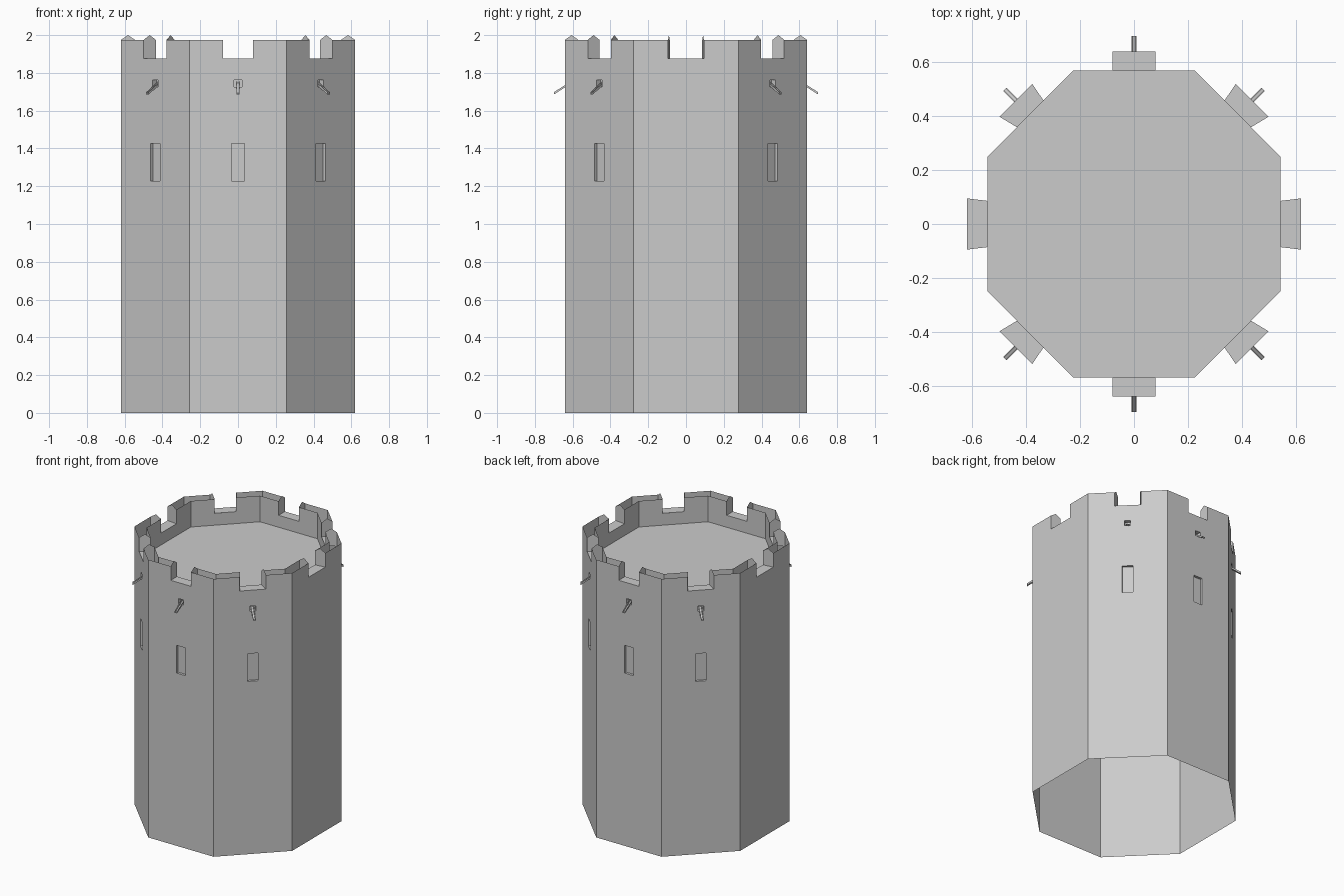
import bpy, bmesh
from mathutils import Vector

if "Cube" in bpy.data.objects:
    bpy.data.objects.remove(bpy.data.objects["Cube"])

Z = Vector((0, 0, 1))
TOP, RIDGE, SILL, FLOOR = 1.975, 2.0, 1.875, 1.79
SLIT = (0.035, 1.228, 1.425, 0.017)      # half width, bottom, top, depth
DRAIN = (0.02, 1.725, 1.762, 0.03)
# half width of the notch on the outer and inner wall: front/back, diagonal, side
NOTCH = [(0.08, 0.08), (0.086, 0.07), (0.095, 0.086), (0.086, 0.07)] * 2


def octagon(ax, ay, bx, by):
    return [Vector(p + (0,)) for p in ((-ax, -ay), (ax, -ay), (bx, -by), (bx, by),
                                       (ax, ay), (-ax, ay), (-bx, by), (-bx, -by))]


OUTER = octagon(0.257, 0.641, 0.62, 0.277)
INNER = octagon(0.226, 0.57, 0.545, 0.248)


def side(ring, i):
    """Middle, tangent, outward normal and half length of one side."""
    a, b = ring[i], ring[(i + 1) % 8]
    t = (b - a).normalized()
    return (a + b) / 2, t, t.cross(Z), (b - a).length / 2


def face(bm, pts):
    bm.faces.new([bm.verts.new(p) for p in pts])


def finish(bm, name):
    bmesh.ops.remove_doubles(bm, verts=bm.verts, dist=0.0002)
    me = bpy.data.meshes.new(name)
    bm.to_mesh(me)
    bm.free()
    bpy.context.collection.objects.link(bpy.data.objects.new(name, me))


def panel(bm, ring, i, base, half_notch, holes, sign):
    """Flat wall panel as a grid, leaving out the notch and the holes."""
    mid, t, n, h = side(ring, i)
    gaps = [(half_notch, SILL, TOP, 0)] + holes
    us = sorted({-h, h} | {s * g[0] for g in gaps for s in (-1, 1)})
    zs = sorted({base, TOP} | {z for g in gaps for z in g[1:3]})
    for u0, u1 in zip(us, us[1:]):
        for z0, z1 in zip(zs, zs[1:]):
            uc, zc = (u0 + u1) / 2, (z0 + z1) / 2
            if any(abs(uc) < g[0] and g[1] < zc < g[2] for g in gaps):
                continue
            pts = [mid + t * u + Z * z for u, z in ((u0, z0), (u1, z0), (u1, z1), (u0, z1))]
            face(bm, pts[::sign])
    # recess behind each hole
    for w, z0, z1, d in holes:
        rim = [mid + t * u + Z * z for u, z in ((-w, z0), (w, z0), (w, z1), (-w, z1))]
        back = [p - n * d for p in rim]
        face(bm, back)
        for k in range(4):
            m = (k + 1) % 4
            face(bm, [rim[k], rim[m], back[m], back[k]])


# outer wall, an open sheet with slits and drain holes on six sides
bm = bmesh.new()
for i in range(8):
    panel(bm, OUTER, i, 0, NOTCH[i][0], [] if i in (2, 6) else [SLIT, DRAIN], 1)
finish(bm, "outer_wall")

# parapet inside, notch sills and peaked notch cheeks
bm = bmesh.new()
for i in range(8):
    wo, wi = NOTCH[i]
    panel(bm, INNER, i, FLOOR, wi, [], -1)
    mo, t, n, _ = side(OUTER, i)
    mi = side(INNER, i)[0]
    o = {s: mo + t * wo * s for s in (-1, 1)}
    c = {s: mi + t * wi * s for s in (-1, 1)}
    face(bm, [p + Z * SILL for p in (o[-1], o[1], c[1], c[-1])])
    for s in (-1, 1):
        cheek = [o[s] + Z * SILL, o[s] + Z * TOP, (o[s] + c[s]) / 2 + Z * RIDGE,
                 c[s] + Z * TOP, c[s] + Z * SILL]
        face(bm, cheek[::s])
finish(bm, "parapet")

# roof floor
bm = bmesh.new()
face(bm, [p + Z * FLOOR for p in INNER])
finish(bm, "roof_floor")

# sloping drain spouts, a small channel in each drain hole
bm = bmesh.new()
PROFILE = [(-0.009, 0), (0.009, 0), (0.009, 0.012), (0.005, 0.012),
           (0.004, 0.004), (-0.004, 0.004), (-0.005, 0.012), (-0.009, 0.012)]
for i in (0, 1, 3, 4, 5, 7):
    mid, t, n, _ = side(OUTER, i)
    ends = []
    for out, z in ((-0.03, 1.742), (0.058, 1.686)):
        ends.append([bm.verts.new(mid + n * out + t * u + Z * (z + v)) for u, v in PROFILE])
    a, b = ends
    for k in range(8):
        m = (k + 1) % 8
        bm.faces.new((a[k], b[k], b[m], a[m]))
    bm.faces.new(b)
    bm.faces.new(a[::-1])
bmesh.ops.recalc_face_normals(bm, faces=bm.faces)
finish(bm, "drain_spouts")
